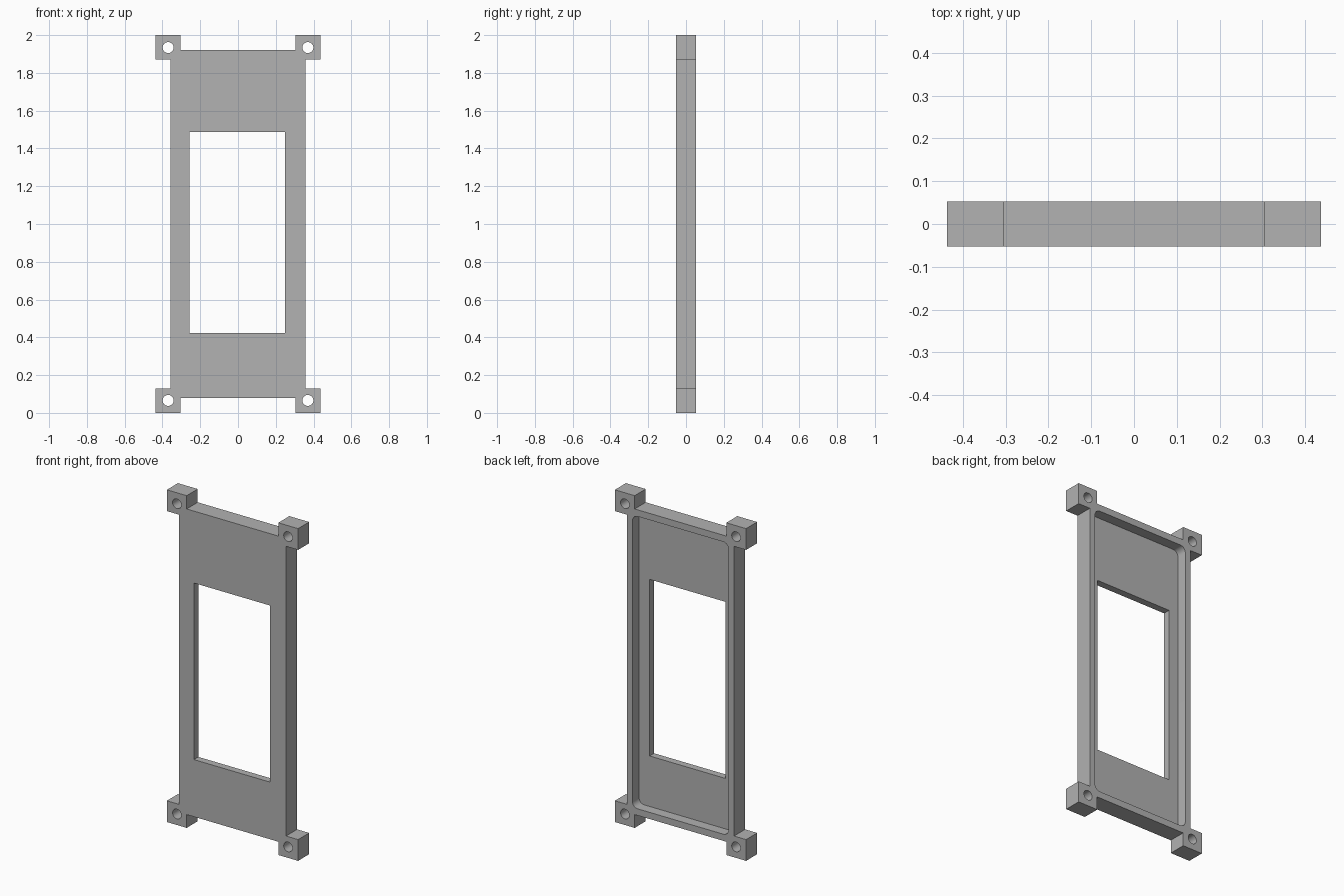
import bpy, bmesh, math

cube = bpy.data.objects.get("Cube")
if cube:
    bpy.data.objects.remove(cube)

# Sizes: the plate is mirrored about x = 0 and z = 1
BACK, FRONT = 0.0525, -0.0525
FLOOR_BACK = -0.01
MID = 1.0

grey = bpy.data.materials.new("mid_grey")
grey.use_nodes = True
colour = (0.445, 0.445, 0.445, 1)
grey.diffuse_color = colour
grey.node_tree.nodes["Principled BSDF"].inputs["Base Color"].default_value = colour


def prism(name, outline, y0, y1):
    """Extrude an (x, z) outline from y0 to y1."""
    bm = bmesh.new()
    face = bm.faces.new([bm.verts.new((x, y0, z)) for x, z in outline])
    out = bmesh.ops.extrude_face_region(bm, geom=[face])
    moved = [v for v in out["geom"] if isinstance(v, bmesh.types.BMVert)]
    bmesh.ops.translate(bm, verts=moved, vec=(0, y1 - y0, 0))
    bmesh.ops.recalc_face_normals(bm, faces=bm.faces)
    mesh = bpy.data.meshes.new(name)
    bm.to_mesh(mesh)
    bm.free()
    mesh.materials.append(grey)
    obj = bpy.data.objects.new(name, mesh)
    bpy.context.collection.objects.link(obj)
    return obj


def mirrored(quarter):
    """Mirror the top right quarter of an outline into a full loop."""
    right = quarter + [(x, -z) for x, z in reversed(quarter)]
    loop = right + [(-x, z) for x, z in reversed(right)]
    return [(x, z + MID) for x, z in loop]


def arc(cx, cz, radius, sweep, steps):
    return [(cx + radius * math.sin(sweep * i / steps),
             cz + radius * math.cos(sweep * i / steps)) for i in range(steps + 1)]


# Plate with a square mounting ear at each corner
frame = prism("frame", mirrored([(0.305, 0.92), (0.305, 1.0), (0.437, 1.0),
                                 (0.437, 0.872), (0.357, 0.872)]), FRONT, BACK)

# Rounded recess in the back
half_w, half_h, fillet = 0.32, 0.88, 0.035
corner = arc(half_w - fillet, half_h - fillet, fillet, math.pi / 2, 8)
cutters = [prism("recess_cutter", mirrored(corner), FLOOR_BACK, BACK + 0.1)]

# Window through the floor
x0, x1, z0, z1 = -0.257, 0.249, 0.424, 1.487
cutters.append(prism("window_cutter", [(x0, z0), (x1, z0), (x1, z1), (x0, z1)],
                     FRONT - 0.1, BACK + 0.1))

# Screw holes through the ears
for sx in (-1, 1):
    for sz in (-1, 1):
        circle = arc(sx * 0.37, MID + sz * 0.934, 0.029, math.tau, 32)[:-1]
        cutters.append(prism("hole_cutter", circle, FRONT - 0.1, BACK + 0.1))

for cutter in cutters:
    cutter.hide_render = True
    mod = frame.modifiers.new(cutter.name, "BOOLEAN")
    mod.operation = "DIFFERENCE"
    mod.solver = "EXACT"
    mod.object = cutter

# Bake the cuts and drop the cutters
bpy.context.view_layer.update()
graph = bpy.context.evaluated_depsgraph_get()
baked = bpy.data.meshes.new_from_object(frame.evaluated_get(graph))
frame.modifiers.clear()
frame.data = baked
for cutter in cutters:
    bpy.data.objects.remove(cutter)

# Smooth the holes and fillets, keep the edges sharp
bpy.ops.object.select_all(action="DESELECT")
frame.select_set(True)
bpy.context.view_layer.objects.active = frame
bpy.ops.object.shade_smooth_by_angle(angle=math.radians(30))
